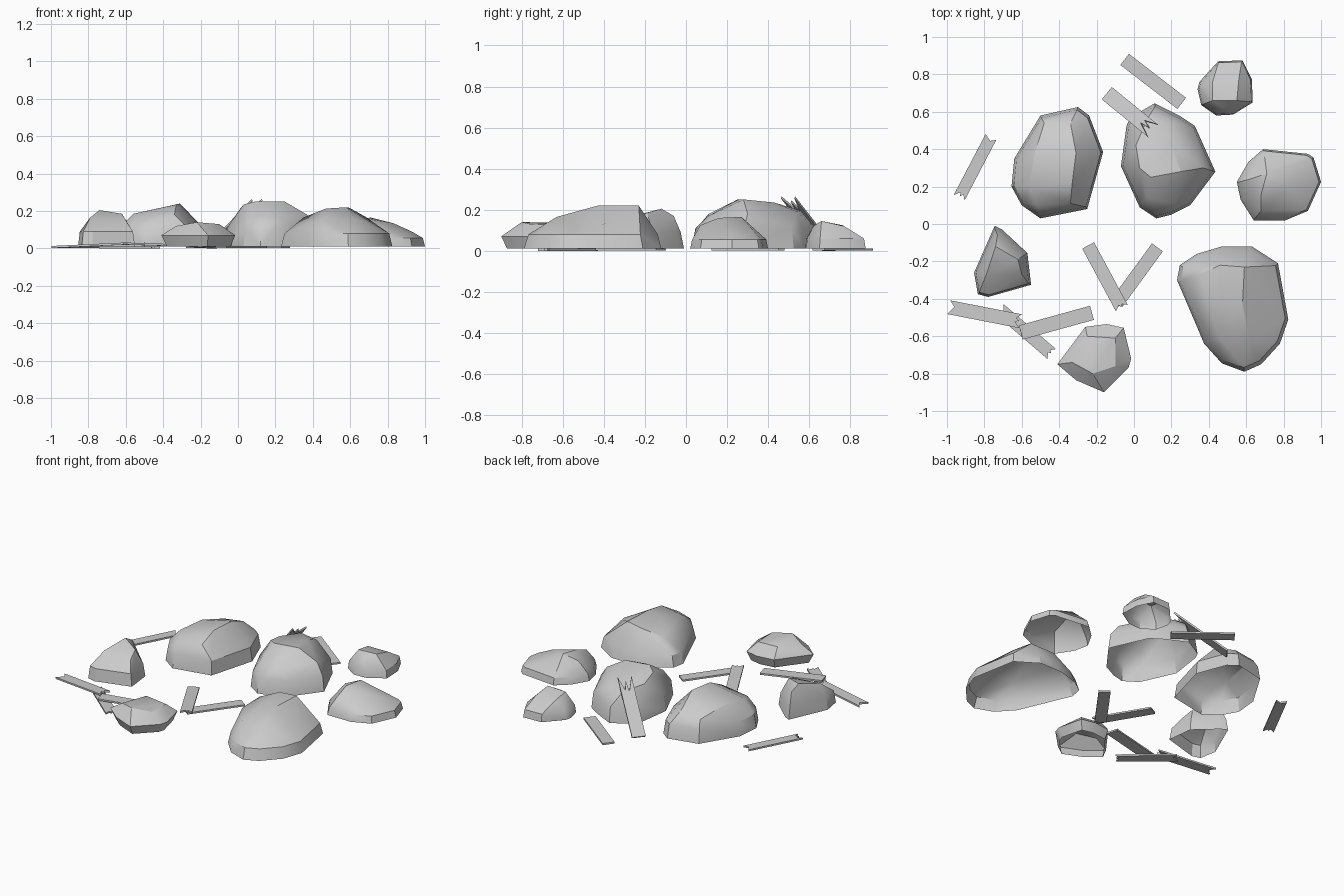
import bpy, bmesh
from mathutils import Vector, Matrix


def add_object(name, bm):
    mesh = bpy.data.meshes.new(name)
    bm.to_mesh(mesh)
    bm.free()
    ob = bpy.data.objects.new(name, mesh)
    bpy.context.collection.objects.link(ob)
    return ob


# Rock: hull of a ground outline, an inset shoulder ring and crown points; open underneath
def rock(name, outline, crown, shoulder=0.08, inset=0.95, base=1.0):
    bm = bmesh.new()
    c = sum((Vector(p) for p in outline), Vector((0, 0))) / len(outline)
    for z, s in ((0.01, base), (shoulder, inset)):
        for p in outline:
            q = c + (Vector(p) - c) * s
            bm.verts.new((q.x, q.y, z))
    for p in crown:
        bm.verts.new(p)
    bmesh.ops.convex_hull(bm, input=bm.verts[:])
    loose = [v for v in bm.verts if not v.link_faces]
    bmesh.ops.delete(bm, geom=loose, context='VERTS')
    bmesh.ops.recalc_face_normals(bm, faces=bm.faces[:])
    floor = [f for f in bm.faces if all(v.co.z < 0.011 for v in f.verts)]
    bmesh.ops.delete(bm, geom=floor, context='FACES')
    bmesh.ops.dissolve_limit(bm, angle_limit=0.09, verts=bm.verts[:], edges=bm.edges[:])
    ob = add_object(name, bm)
    bpy.ops.object.select_all(action='DESELECT')
    ob.select_set(True)
    bpy.context.view_layer.objects.active = ob
    bpy.ops.object.shade_smooth_by_angle(angle=0.52)


# Plank: notched board outline extruded along its own normal, laid from a to b
def plank(name, a, b, w=0.075, n0=0.0, n1=0.0, t=0.011):
    a, b = Vector(a), Vector(b)
    d = b - a
    L, h = d.length, w / 2
    pts = [(0, -h), (L, -h)]
    if n1:
        pts += [(L - n1, -h * .2), (L - n1 * .3, 0), (L - n1 * .9, h * .35)]
    pts += [(L, h), (0, h)]
    if n0:
        pts += [(n0, h * .2), (n0 * .5, -h * .4)]
    x = d.normalized()
    y = Vector((0, 0, 1)).cross(x).normalized()
    z = x.cross(y)
    m = Matrix((x, y, z)).transposed().to_4x4()
    m.translation = a
    bm = bmesh.new()
    f = bm.faces.new([bm.verts.new((px, py, 0)) for px, py in pts])
    ex = bmesh.ops.extrude_face_region(bm, geom=[f])
    bmesh.ops.translate(bm, vec=(0, 0, t),
                        verts=[v for v in ex['geom'] if isinstance(v, bmesh.types.BMVert)])
    bmesh.ops.recalc_face_normals(bm, faces=bm.faces[:])
    bm.transform(m)
    add_object(name, bm)


# Large rocks
rock("rock_back_left",
     [(-.50, .58), (-.30, .625), (-.24, .58), (-.165, .385), (-.2, .24), (-.25, .08),
      (-.50, .03), (-.60, .10), (-.655, .2), (-.64, .35)],
     [(-.31, .38, .24), (-.33, .22, .235), (-.56, .2, .185), (-.53, .38, .19),
      (-.34, .54, .17), (-.48, .54, .15), (-.34, .11, .18), (-.52, .1, .15)], .1)
rock("rock_back_centre",
     [(-.02, .57), (.11, .645), (.25, .575), (.325, .525), (.38, .375), (.435, .28),
      (.30, .10), (.2, .05), (.12, .03), (.03, .09), (-.07, .31), (-.04, .525)],
     [(.03, .3, .235), (.09, .25, .25), (.25, .28, .25), (.01, .42, .21), (.2, .43, .235),
      (.37, .3, .18), (.07, .56, .195), (.2, .54, .19), (.22, .11, .17), (.07, .14, .18)], .11)
rock("rock_front_right",
     [(.245, -.22), (.335, -.16), (.47, -.12), (.63, -.12), (.715, -.175), (.77, -.21),
      (.79, -.35), (.825, -.51), (.78, -.64), (.68, -.75), (.59, -.79), (.47, -.745),
      (.375, -.64), (.3, -.48), (.23, -.3)],
     [(.47, -.42, .213), (.58, -.43, .22), (.46, -.22, .205), (.59, -.23, .22),
      (.45, -.6, .16), (.62, -.63, .165), (.35, -.27, .165), (.68, -.32, .17),
      (.7, -.52, .14)], .08, .94)

# Small rocks
rock("rock_far_right",
     [(.34, .72), (.35, .76), (.45, .87), (.58, .875), (.63, .775), (.635, .65),
      (.53, .585), (.44, .58), (.36, .635)],
     [(.42, .66, .14), (.55, .66, .145), (.42, .76, .125), (.56, .77, .12),
      (.48, .62, .12), (.5, .83, .085)], .06)
rock("rock_right",
     [(.55, .225), (.61, .33), (.69, .4), (.93, .375), (.96, .355), (1, .225),
      (.93, .07), (.81, .02), (.64, .02), (.57, .13)],
     [(.68, .16, .16), (.71, .27, .165), (.83, .2, .135), (.93, .21, .09),
      (.62, .24, .13), (.68, .07, .125), (.83, .33, .1)], .055, .95)
rock("rock_left",
     [(-.83, -.2), (-.745, -.01), (-.705, -.03), (-.57, -.155), (-.55, -.325),
      (-.65, -.34), (-.78, -.39), (-.835, -.375), (-.855, -.26)],
     [(-.74, -.12, .205), (-.79, -.27, .165), (-.62, -.19, .185), (-.73, -.06, .17),
      (-.6, -.27, .15)], .09, .93)
rock("rock_front",
     [(-.41, -.75), (-.31, -.63), (-.26, -.55), (-.145, -.535), (-.055, -.555),
      (-.015, -.72), (-.03, -.77), (-.16, -.9), (-.31, -.835)],
     [(-.25, -.6, .135), (-.22, -.8, .14), (-.1, -.76, .13), (-.1, -.61, .125),
      (-.33, -.74, .12)], .07, 1.0, .86)

# Scattered planks
plank("plank_back", (-.05, .88, .001), (.255, .645, .001))
plank("plank_leaning", (-.14, .695, .0), (.105, .495, .255), .085, 0, .1)
plank("plank_left", (-.765, .465, .001), (-.935, .14, .001), .065, .02, .03)
plank("plank_centre_a", (-.245, -.115, .001), (-.065, -.45, .012), .072, 0, .02)
plank("plank_centre_b", (.125, -.125, .001), (-.09, -.42, .001), .072)
plank("plank_front_a", (-.99, -.445, .002), (-.605, -.52, .02), .075, .03, .03)
plank("plank_front_b", (-.605, -.58, .02), (-.225, -.475, .008), .078)
plank("plank_front_under", (-.72, -.455, .0), (-.44, -.695, .0), .07, .025, .02)
